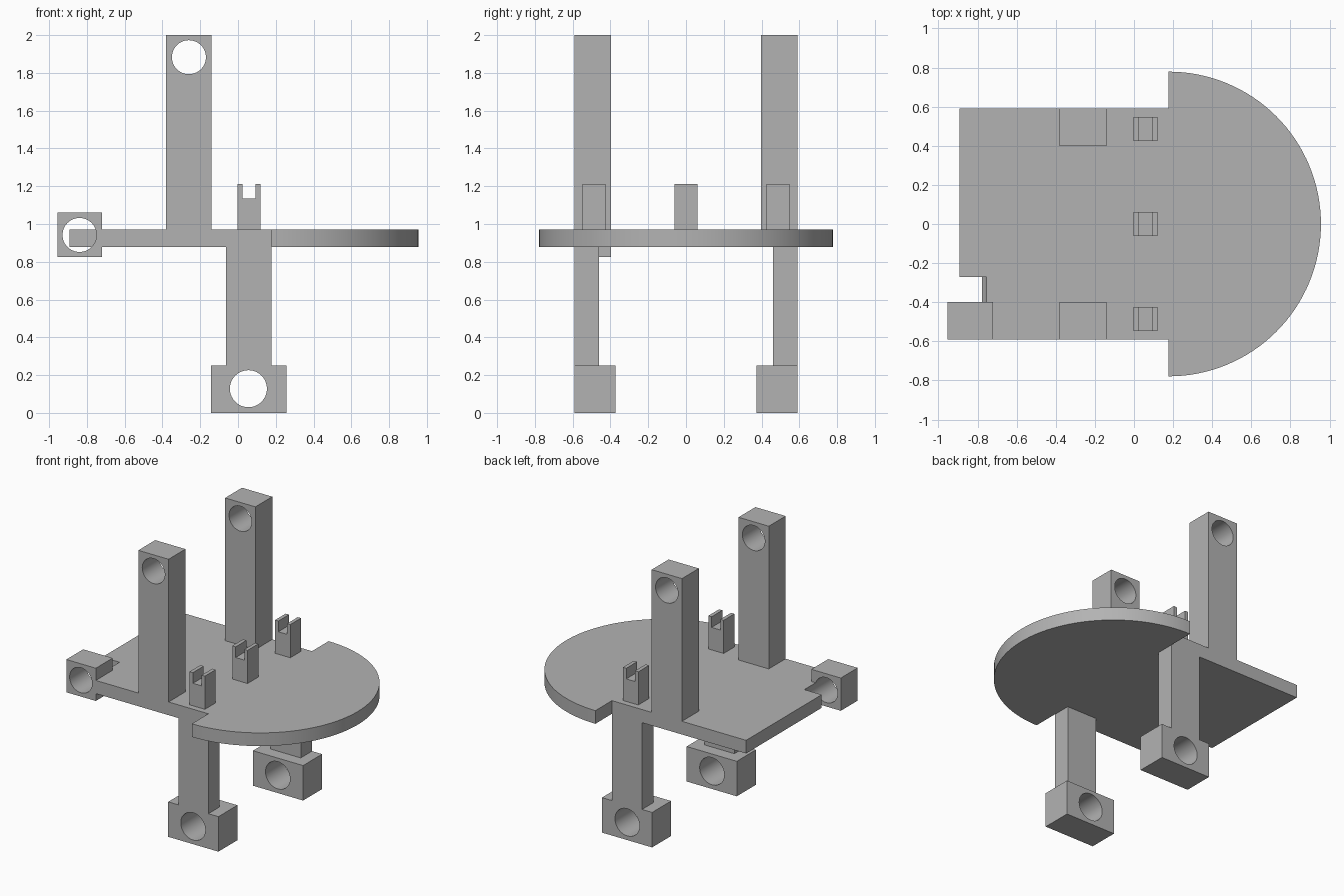
import bpy, bmesh, math
from mathutils import Matrix

if "Cube" in bpy.data.objects:
    bpy.data.objects.remove(bpy.data.objects["Cube"])

grey = bpy.data.materials.new("plain grey")
grey.diffuse_color = (0.45, 0.45, 0.45, 1)
grey.use_nodes = True
grey.node_tree.nodes["Principled BSDF"].inputs["Base Color"].default_value = grey.diffuse_color


def prism(name, outline, axis, lo, hi):
    """Extrude an outline along y (outline in x, z) or z (outline in x, y)."""
    def put(a, b, t):
        return (a, t, b) if axis == "y" else (a, b, t)
    bm = bmesh.new()
    face = bm.faces.new([bm.verts.new(put(a, b, lo)) for a, b in outline])
    ext = bmesh.ops.extrude_face_region(bm, geom=[face])
    move = put(0, 0, hi - lo)
    bmesh.ops.translate(bm, vec=move, verts=[v for v in ext["geom"] if isinstance(v, bmesh.types.BMVert)])
    bmesh.ops.recalc_face_normals(bm, faces=bm.faces)
    mesh = bpy.data.meshes.new(name)
    bm.to_mesh(mesh)
    bm.free()
    mesh.materials.append(grey)
    obj = bpy.data.objects.new(name, mesh)
    bpy.context.collection.objects.link(obj)
    return obj


def rect(x0, x1, z0, z1):
    return [(x0, z0), (x1, z0), (x1, z1), (x0, z1)]


def bore(obj, x, z, r, y0, y1):
    """Cut a round hole that runs along y, then bake the result."""
    ring = [(x + r * math.cos(i * math.tau / 64), z + r * math.sin(i * math.tau / 64)) for i in range(64)]
    cutter = prism("hole_cutter", ring, "y", y0, y1)
    cutter.hide_render = True
    mod = obj.modifiers.new("hole", "BOOLEAN")
    mod.operation, mod.solver, mod.object = "DIFFERENCE", "EXACT", cutter
    bpy.context.view_layer.objects.active = obj
    bpy.ops.object.modifier_apply(modifier=mod.name)
    bpy.data.objects.remove(cutter)


BOTTOM, TOP = 0.877, 0.972   # platform heights
SIDE, POST_IN = 0.59, 0.398  # outer and inner faces of the posts

# Platform: rectangle with a half disc at one end and a corner cut for the side block
arc = [(0.177 + 0.779 * math.cos(t), 0.779 * math.sin(t))
       for t in (-math.pi / 2 + math.pi * i / 64 for i in range(65))]
outline = [(-0.892, SIDE), (-0.892, -POST_IN), (-0.72, -POST_IN), (-0.72, -SIDE), (0.177, -SIDE)]
platform = prism("platform", outline + arc + [(0.177, SIDE)], "z", BOTTOM, TOP)
bore(platform, -0.839, 0.942, 0.09, -0.5, -0.27)

# Side block with its hole
block = prism("side_block", rect(-0.955, -0.72, 0.824, 1.06), "y", -SIDE, -POST_IN)
bore(block, -0.839, 0.942, 0.09, -1, 0)

# Tall posts, legs and feet on both sides
for label, s in (("front", -1), ("back", 1)):
    def span(inner):
        return sorted((s * inner, s * SIDE))
    post = prism(label + "_post", rect(-0.381, -0.14, TOP, 2.0), "y", *span(POST_IN))
    bore(post, -0.26, 1.883, 0.09, -1, 1)
    prism(label + "_leg", rect(-0.063, 0.177, 0.252, BOTTOM), "y", *span(0.4615))
    foot = prism(label + "_foot", rect(-0.143, 0.257, 0, 0.252), "y", *span(0.374))
    bore(foot, 0.055, 0.128, 0.098, -1, 1)

# Slotted clips in a row
clip = [(-0.003, TOP), (0.119, TOP), (0.119, 1.211), (0.093, 1.211),
        (0.093, 1.134), (0.024, 1.134), (0.024, 1.211), (-0.003, 1.211)]
for label, y in (("front", -0.486), ("middle", 0), ("back", 0.486)):
    prism(label + "_clip", clip, "y", y - 0.061, y + 0.061)

# Smooth the round walls, keep the edges sharp
bpy.ops.object.select_all(action="SELECT")
bpy.ops.object.shade_smooth_by_angle(angle=math.radians(30))
